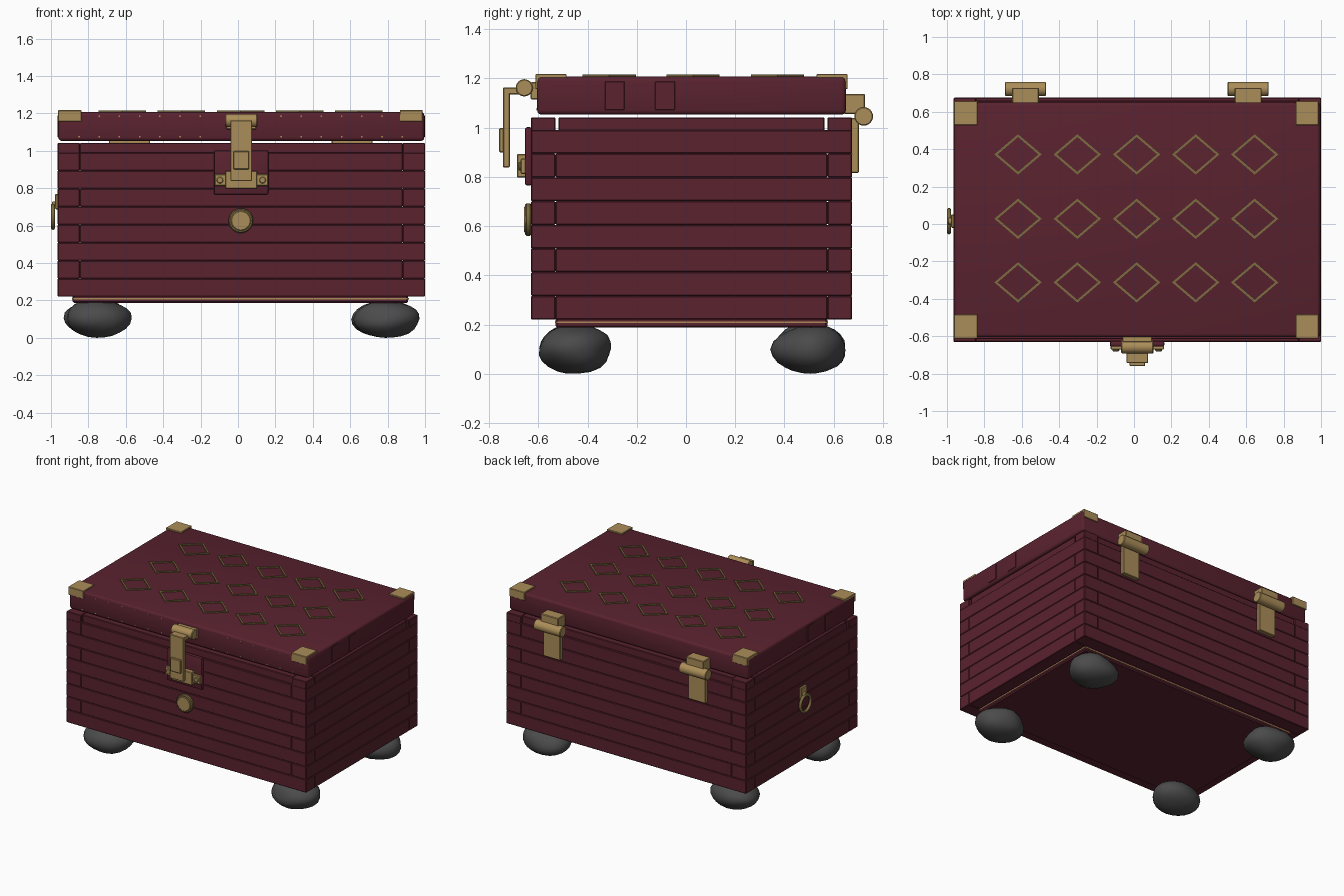
import bpy, bmesh, math, random
from mathutils import Vector, Matrix

random.seed(7)

if "Cube" in bpy.data.objects:
    bpy.data.objects.remove(bpy.data.objects["Cube"], do_unlink=True)


def material(name, rgb):
    m = bpy.data.materials.new(name)
    m.use_nodes = True
    m.diffuse_color = (*rgb, 1)
    m.node_tree.nodes["Principled BSDF"].inputs["Base Color"].default_value = (*rgb, 1)
    return m


RED = material("dark red wood", (0.1, 0.016, 0.028))
GOLD = material("brass", (0.41, 0.27, 0.1))
OLD = material("tarnished brass", (0.2, 0.15, 0.05))
ROCK = material("dark stone", (0.07, 0.07, 0.07))


def finish(name, bm, mat, smooth=None):
    bmesh.ops.recalc_face_normals(bm, faces=bm.faces)
    me = bpy.data.meshes.new(name)
    bm.to_mesh(me)
    bm.free()
    me.materials.append(mat)
    ob = bpy.data.objects.new(name, me)
    bpy.context.collection.objects.link(ob)
    if smooth:
        bpy.ops.object.select_all(action="DESELECT")
        ob.select_set(True)
        bpy.context.view_layer.objects.active = ob
        bpy.ops.object.shade_smooth_by_angle(angle=math.radians(smooth))


def box(name, mat, x, y, z, bevel=0.004, segments=1):
    """Bevelled block given its (low, high) extents on each axis."""
    bm = bmesh.new()
    bmesh.ops.create_cube(bm, size=1)
    for v in bm.verts:
        v.co = Vector([(r[0] + r[1]) / 2 + c * (r[1] - r[0]) for r, c in zip((x, y, z), v.co)])
    if bevel:
        bmesh.ops.bevel(bm, geom=bm.edges[:], offset=bevel, segments=segments,
                        profile=0.5, affect="EDGES")
    finish(name, bm, mat, 40 if segments > 1 else None)


def cylinder(name, mat, centre, radius, length, axis, sides=24, bevel=0.004):
    bm = bmesh.new()
    turn = Vector((0, 0, 1)).rotation_difference(Vector(axis)).to_matrix().to_4x4()
    bmesh.ops.create_cone(bm, cap_ends=True, segments=sides, radius1=radius, radius2=radius,
                          depth=length, matrix=Matrix.Translation(centre) @ turn)
    if bevel:
        rims = [e for e in bm.edges if any(len(f.verts) > 4 for f in e.link_faces)]
        bmesh.ops.bevel(bm, geom=rims, offset=bevel, segments=1, affect="EDGES")
    finish(name, bm, mat, 35)


def torus(name, mat, centre, major, minor, axis):
    bm = bmesh.new()
    turn = Vector((0, 0, 1)).rotation_difference(Vector(axis)).to_matrix()
    rings = []
    for i in range(28):
        a = math.tau * i / 28
        ring = []
        for j in range(8):
            b = math.tau * j / 8
            r = major + minor * math.cos(b)
            p = Vector((r * math.cos(a), r * math.sin(a), minor * math.sin(b)))
            ring.append(bm.verts.new(turn @ p + Vector(centre)))
        rings.append(ring)
    for i in range(28):
        for j in range(8):
            p, q, k = rings[i], rings[(i + 1) % 28], (j + 1) % 8
            bm.faces.new((p[j], q[j], q[k], p[k]))
    finish(name, bm, mat, 60)


X0, X1, Y0, Y1 = -0.965, 1.0, -0.63, 0.675
MX = (X0 + X1) / 2
TX, TY = 0.12, 0.1          # wall thickness of the end and the long walls
BOTTOM, ROW = 0.22, 0.0963

# Body walls: eight rows of planks with interlocking corners
for i in range(8):
    z = (BOTTOM + i * ROW, BOTTOM + (i + 1) * ROW)
    ix, iy = (0, TY) if i % 2 == 0 else (TX, 0)
    box(f"front_plank_{i}", RED, (X0 + ix, X1 - ix), (Y0, Y0 + TY), z)
    box(f"back_plank_{i}", RED, (X0 + ix, X1 - ix), (Y1 - TY, Y1), z)
    box(f"right_plank_{i}", RED, (X0, X0 + TX), (Y0 + iy, Y1 - iy), z)
    box(f"left_plank_{i}", RED, (X1 - TX, X1), (Y0 + iy, Y1 - iy), z)

# Top rim: corner blocks with lower rails between
RIM = (BOTTOM + 8 * ROW - 0.006, 1.042)
for x in ((X0, X0 + TX), (X1 - TX, X1)):
    for y in ((Y0, Y0 + TY), (Y1 - TY, Y1)):
        box("corner_block", RED, x, y, RIM)
    box("end_rail", RED, (x[0] + 0.008, x[1] - 0.008), (Y0 + TY + 0.012, Y1 - TY - 0.012), RIM)
for y in ((Y0 + 0.015, Y0 + TY), (Y1 - TY, Y1 - 0.015)):
    box("long_rail", RED, (X0 + TX, X1 - TX), y, RIM)

# Floor slab with a thin brass trim
box("floor_slab", RED, (-0.885, 0.91), (-0.53, 0.575), (0.187, 0.3), 0.008)
box("floor_trim", GOLD, (-0.888, 0.913), (-0.533, 0.578), (0.206, 0.213), 0)

# Stone feet: flattened balls with seeded lumps, resting on the ground
for x in (-0.757, 0.787):
    for y in (-0.455, 0.505):
        lumps = [(Vector([random.uniform(-1, 1) for _ in range(3)]).normalized(),
                  random.uniform(2, 6), random.uniform(0, math.tau)) for _ in range(7)]
        bm = bmesh.new()
        bmesh.ops.create_icosphere(bm, subdivisions=3, radius=1)
        for v in bm.verts:
            bump = sum(math.sin(freq * v.co.dot(d) + phase) for d, freq, phase in lumps)
            r = 1 + 0.02 * bump
            v.co = Vector((x + 0.175 * r * v.co.x, y + 0.146 * r * v.co.y, 0.102 * r * v.co.z))
        low = min(v.co.z for v in bm.verts)
        bmesh.ops.translate(bm, verts=bm.verts, vec=(0, 0, -low))
        finish("stone_foot", bm, ROCK, 60)

# Lid with battens on its ends
LY0, LY1, LZ0, LZ1 = -0.605, 0.65, 1.053, 1.207
box("lid", RED, (X0 + 0.004, X1 - 0.004), (LY0, LY1), (LZ0, LZ1), 0.018, 3)
for x in ((X0, X0 + 0.02), (X1 - 0.02, X1)):
    for y in ((-0.33, -0.25), (-0.125, -0.045)):
        box("lid_batten", RED, x, y, (1.072, 1.188), 0.002)

# Lid corner plates folded over the front and back
for x in ((-0.962, -0.838), (0.865, 0.987)):
    for y, edge in (((LY0 - 0.006, -0.485), LY0), ((0.53, LY1 + 0.006), LY1)):
        box("corner_plate", GOLD, x, y, (1.198, 1.217), 0.002)
        box("corner_flange", GOLD, x, (edge - 0.007, edge + 0.007), (1.157, 1.215), 0.002)

# Diamond frames on the lid
W, H, RIB = 0.127, 0.108, 0.86
for x in (-0.62, -0.303, 0.014, 0.33, 0.645):
    for y in (0.372, 0.028, -0.312):
        bm = bmesh.new()
        loops = []
        for s, z in ((1, 1.204), (1, 1.215), (RIB, 1.215), (RIB, 1.204)):
            loops.append([bm.verts.new((x + W * s * c, y + H * s * d, z))
                          for c, d in ((1, 0), (0, 1), (-1, 0), (0, -1))])
        for i in range(4):
            p, q = loops[i], loops[(i + 1) % 4]
            for j in range(4):
                k = (j + 1) % 4
                bm.faces.new((p[j], p[k], q[k], q[j]))
        finish("diamond_frame", bm, OLD)

# Tiny nails along the lid's front edge
for i in range(17):
    x = -0.85 + i * 0.108
    if abs(x - MX) > 0.12:
        for z in (1.075, 1.185):
            cylinder("nail", GOLD, (x, LY0, z), 0.005, 0.006, (0, 1, 0), 6, 0)

# Front latch
box("latch_backplate", RED, (MX - 0.147, MX + 0.145), (-0.655, -0.625), (0.765, 1.002), 0.01, 2)
box("latch_keeper", GOLD, (MX - 0.143, MX + 0.143), (-0.672, -0.65), (0.812, 0.875))
box("latch_staple", GOLD, (MX - 0.085, MX + 0.085), (-0.687, -0.65), (0.797, 0.893))
for s in (-1, 1):
    cylinder("keeper_bolt", GOLD, (MX + s * 0.114, -0.673, 0.843), 0.018, 0.016, (0, 1, 0), 12)
box("hasp_leaf", GOLD, (MX - 0.08, MX + 0.08), (-0.632, -0.6), (1.115, 1.185))
cylinder("hasp_barrel", GOLD, (MX, -0.657, 1.162), 0.035, 0.172, (1, 0, 0))
box("hasp_arm", GOLD, (MX - 0.058, MX + 0.058), (-0.744, -0.66), (1.135, 1.163))
box("hasp_strap", GOLD, (MX - 0.058, MX + 0.058), (-0.744, -0.716), (0.838, 1.15))
box("hasp_button", GOLD, (MX - 0.042, MX + 0.042), (-0.76, -0.73), (0.9, 0.998))

# Round lock plate below the latch
cylinder("lock_rim", OLD, (MX - 0.002, -0.641, 0.626), 0.066, 0.026, (0, 1, 0), 28, 0.006)
cylinder("lock_plate", GOLD, (MX - 0.002, -0.643, 0.626), 0.053, 0.032, (0, 1, 0), 28)

# Back hinges
for x in (-0.58, 0.61):
    cylinder("hinge_barrel", GOLD, (x, 0.722, 1.046), 0.038, 0.22, (1, 0, 0))
    box("hinge_upper_leaf", GOLD, (x - 0.072, x + 0.072), (0.642, 0.728), (1.055, 1.137))
    box("hinge_lower_leaf", GOLD, (x - 0.07, x + 0.07), (0.67, 0.702), (0.815, 1.04))

# Ring handle on one end
box("ring_mount", GOLD, (-0.978, -0.96), (-0.022, 0.052), (0.685, 0.77), 0.006)
cylinder("ring_pin", GOLD, (-0.98, 0.015, 0.71), 0.018, 0.03, (1, 0, 0), 16)
torus("ring_handle", OLD, (-0.989, 0.015, 0.648), 0.06, 0.011, (1, 0, 0))
